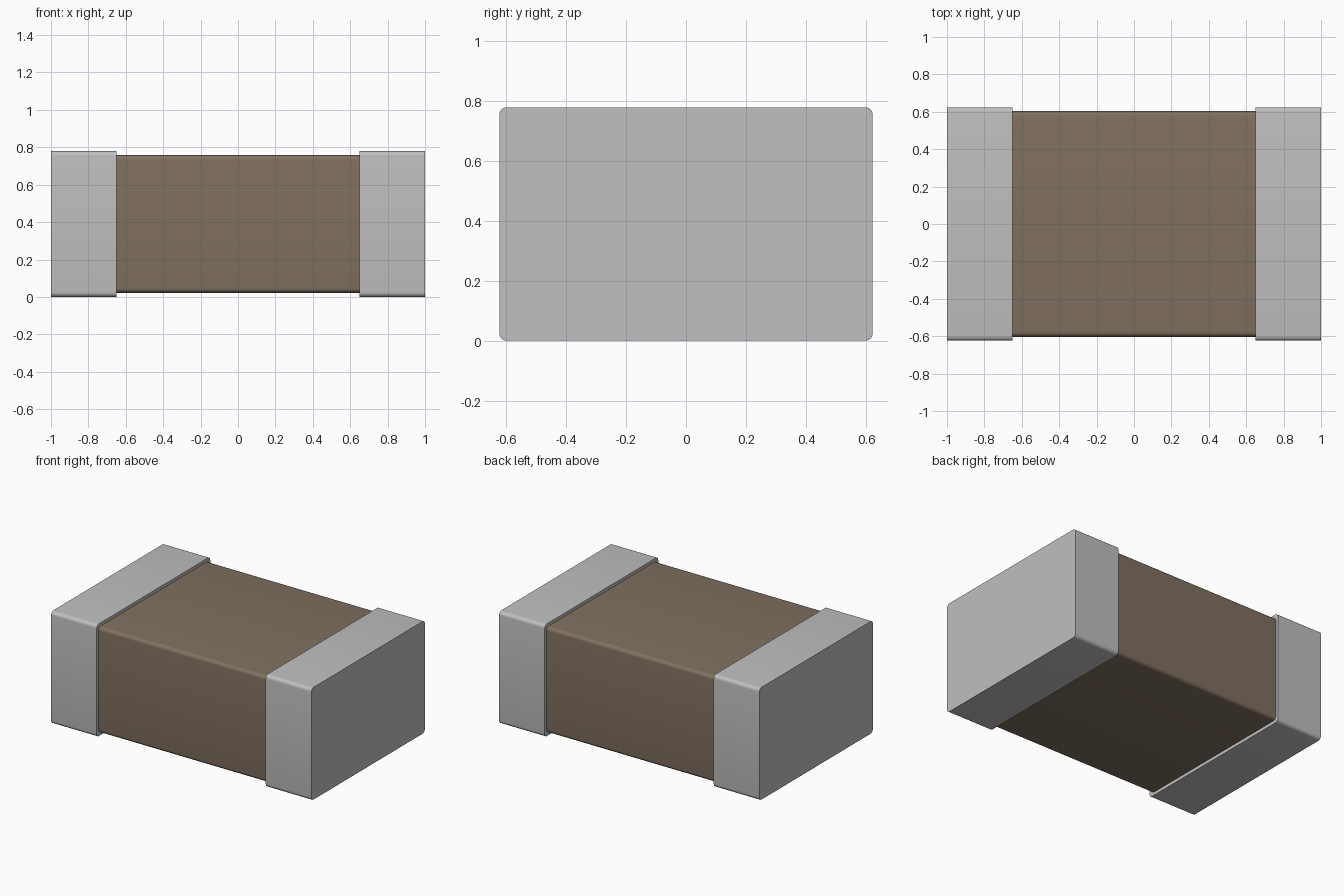
import bpy
import bmesh
import math

cube = bpy.data.objects.get("Cube")
if cube:
    bpy.data.objects.remove(cube, do_unlink=True)


def make_material(name, color):
    mat = bpy.data.materials.new(name)
    mat.use_nodes = True
    mat.diffuse_color = color
    bsdf = next(n for n in mat.node_tree.nodes if n.type == 'BSDF_PRINCIPLED')
    bsdf.inputs["Base Color"].default_value = color
    bsdf.inputs["Roughness"].default_value = 0.6
    return mat


def rounded_bar(name, x0, x1, half_y, z0, z1, radius, mat, segments=6):
    """Rounded rectangle in the YZ plane, extruded along X."""
    bm = bmesh.new()
    corners = ((half_y - radius, z1 - radius), (radius - half_y, z1 - radius),
               (radius - half_y, z0 + radius), (half_y - radius, z0 + radius))
    ring = []
    for i, (cy, cz) in enumerate(corners):
        for s in range(segments + 1):
            a = math.pi / 2 * (i + s / segments)
            ring.append(bm.verts.new((x0, cy + radius * math.cos(a),
                                      cz + radius * math.sin(a))))
    face = bm.faces.new(ring)
    result = bmesh.ops.extrude_face_region(bm, geom=[face], use_keep_orig=True)
    moved = [v for v in result["geom"] if isinstance(v, bmesh.types.BMVert)]
    bmesh.ops.translate(bm, verts=moved, vec=(x1 - x0, 0, 0))
    bmesh.ops.recalc_face_normals(bm, faces=bm.faces)
    mesh = bpy.data.meshes.new(name)
    bm.to_mesh(mesh)
    bm.free()
    mesh.materials.append(mat)
    obj = bpy.data.objects.new(name, mesh)
    bpy.context.collection.objects.link(obj)
    # Smooth rounded edges, crisp ends
    bpy.ops.object.select_all(action='DESELECT')
    obj.select_set(True)
    bpy.context.view_layer.objects.active = obj
    bpy.ops.object.shade_smooth_by_angle(angle=math.radians(30))
    return obj


brown = make_material("ceramic brown", (0.216, 0.162, 0.117, 1))
grey = make_material("metal grey", (0.523, 0.523, 0.523, 1))

# Ceramic block, tucked slightly into the end caps
rounded_bar("ceramic_body", -0.67, 0.67, 0.603, 0.022, 0.758, 0.025, brown)

# Metal end caps
for side, sign in (("left", 1), ("right", -1)):
    x0, x1 = sorted((sign * 0.65, sign * 1.0))
    rounded_bar(side + "_end_cap", x0, x1, 0.624, 0.0, 0.78, 0.025, grey)
